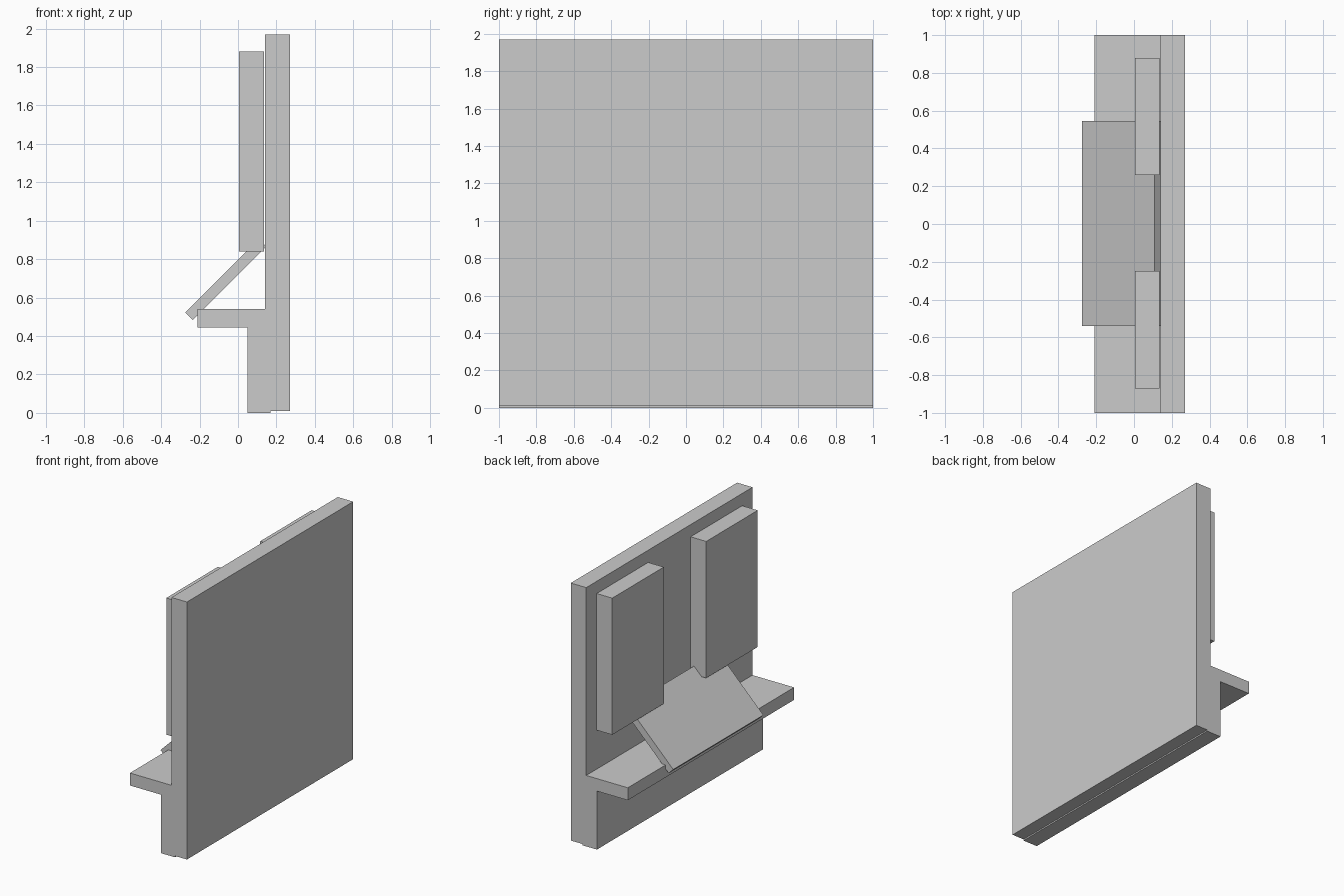
import bpy
import bmesh
from math import radians
from mathutils import Matrix

cube = bpy.data.objects.get("Cube")
if cube:
    bpy.data.objects.remove(cube, do_unlink=True)

# Plain grey finish
grey = bpy.data.materials.new("light grey")
grey.use_nodes = True
color = (0.6, 0.6, 0.6, 1)
grey.diffuse_color = color
grey.node_tree.nodes["Principled BSDF"].inputs["Base Color"].default_value = color


def box(name, x, y, z, tilt=0):
    """Box spanning the given ranges, tilted about the y axis through its centre."""
    spans = (x, y, z)
    size = [b - a for a, b in spans]
    centre = [(a + b) / 2 for a, b in spans]
    bm = bmesh.new()
    bmesh.ops.create_cube(bm, size=1, matrix=Matrix.Diagonal((*size, 1)))
    mesh = bpy.data.meshes.new(name)
    bm.to_mesh(mesh)
    bm.free()
    mesh.materials.append(grey)
    obj = bpy.data.objects.new(name, mesh)
    obj.location = centre
    obj.rotation_euler.y = radians(tilt)
    bpy.context.collection.objects.link(obj)
    return obj


# Upright panel, base and shelf
box("back_panel", (0.14, 0.27), (-1, 1), (0.01, 1.97))
box("lower_base", (0.05, 0.17), (-1, 1), (0, 0.5))
box("shelf", (-0.21, 0.16), (-1, 1), (0.445, 0.54))

# Pair of raised boards
for name, y in (("rear_board", (0.26, 0.88)), ("front_board", (-0.87, -0.25))):
    box(name, (0.005, 0.136), y, (0.84, 1.88))

# Sloping rest leaning from the shelf to the panel
length, thick = 0.54, 0.054
cx, cz = -0.064, 0.694
box("sloping_rest", (cx - length / 2, cx + length / 2), (-0.54, 0.545),
    (cz - thick / 2, cz + thick / 2), tilt=-45)
